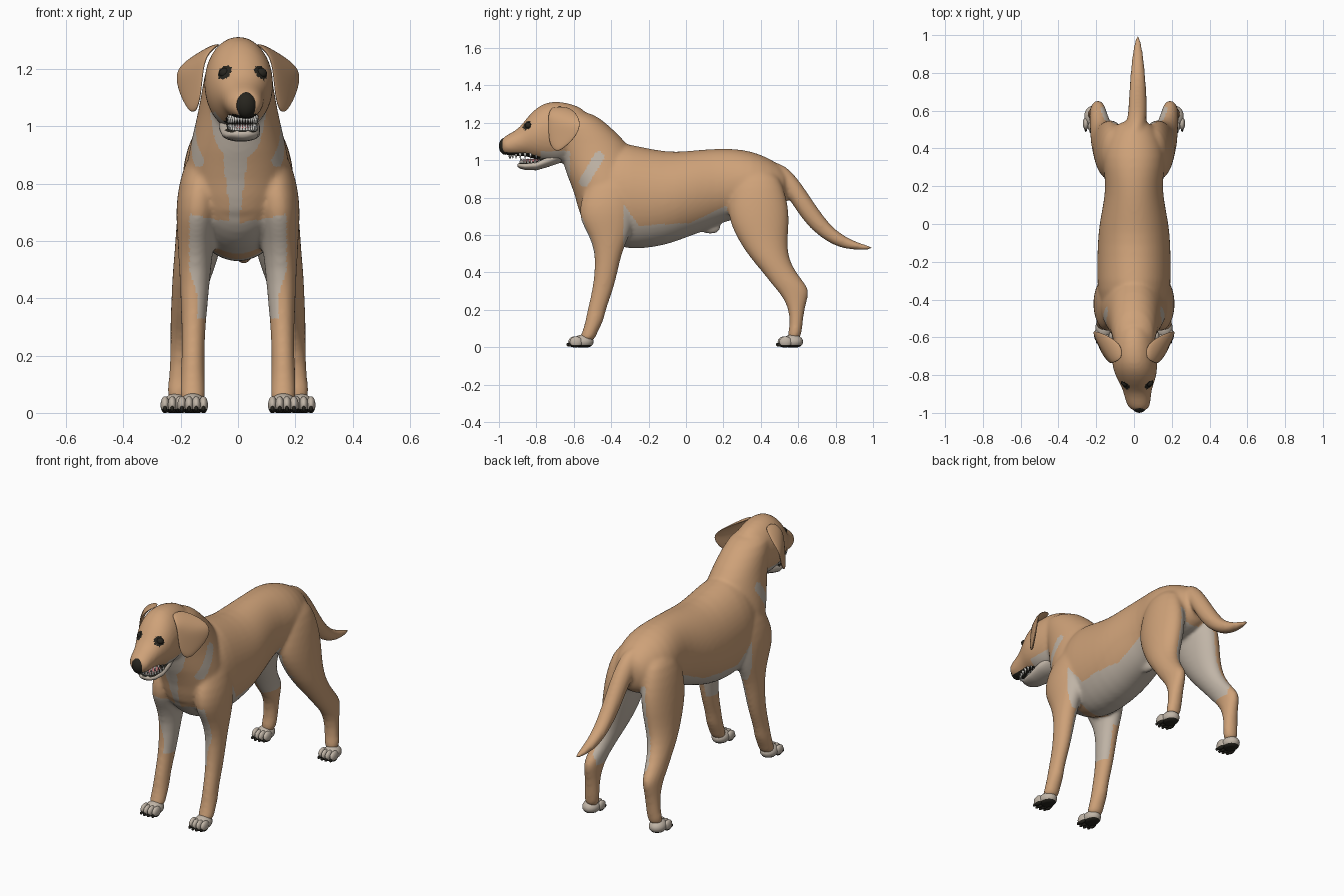
import bpy
import bmesh
from math import cos, sin, tau
from mathutils import Matrix, Vector

if "Cube" in bpy.data.objects:
    bpy.data.objects.remove(bpy.data.objects["Cube"], do_unlink=True)


def material(name, color):
    mat = bpy.data.materials.new(name)
    mat.use_nodes = True
    mat.diffuse_color = (*color, 1)
    mat.node_tree.nodes["Principled BSDF"].inputs["Base Color"].default_value = (*color, 1)
    return mat


TAN = material("tan_fur", (.62, .36, .19))
CREAM = material("cream_fur", (.53, .46, .385))
DARK = material("dark_skin", (.02, .018, .013))
PINK = material("pink_tongue", (.55, .2, .2))
WHITE = material("white_teeth", (.85, .83, .78))


def loft(bm, axis, rows, side=1, sides=24):
    """Skin ellipses; row = (position, low, high, half width, centre x)."""
    rings = []
    for pos, low, high, half, *centre in rows:
        mid, rad = (low + high) / 2, (high - low) / 2
        cx = centre[0] if centre else 0
        ring = []
        for i in range(sides):
            a = tau * i / sides
            x, other = side * (cx + half * cos(a)), mid + rad * sin(a)
            ring.append(bm.verts.new((x, pos, other) if axis == "y" else (x, other, pos)))
        rings.append(ring)
    for r, s in zip(rings, rings[1:]):
        for i in range(sides):
            j = (i + 1) % sides
            bm.faces.new((r[i], r[j], s[j], s[i]))
    bm.faces.new(rings[0])
    bm.faces.new(rings[-1])
    bmesh.ops.recalc_face_normals(bm, faces=bm.faces)


def ellipsoid(bm, centre, radii, index=0):
    matrix = Matrix.Translation(centre) @ Matrix.Diagonal((*radii, 1))
    made = bmesh.ops.create_uvsphere(bm, u_segments=18, v_segments=12, radius=1, matrix=matrix)
    for v in made["verts"]:
        for f in v.link_faces:
            f.material_index = index


def finish(name, bm, mats):
    mesh = bpy.data.meshes.new(name)
    bm.to_mesh(mesh)
    bm.free()
    for mat in mats:
        mesh.materials.append(mat)
    ob = bpy.data.objects.new(name, mesh)
    bpy.context.collection.objects.link(ob)
    for p in mesh.polygons:
        p.use_smooth = True
    return ob


# Body masses: torso, neck, head, tail, legs
bm = bmesh.new()
loft(bm, "y", [
    (-.56, .69, .86, .08), (-.52, .63, .95, .14), (-.45, .57, 1.05, .175),
    (-.35, .53, 1.1, .195), (-.25, .52, 1.075, .197), (-.1, .545, 1.045, .195),
    (0, .585, 1.05, .185), (.1, .62, 1.06, .165), (.2, .67, 1.065, .15),
    (.3, .69, 1.06, .165), (.4, .7, 1.035, .165), (.5, .72, .98, .12), (.55, .78, .93, .07)])
loft(bm, "z", [
    (.62, -.5, -.2, .12), (.7, -.575, -.2, .18), (.81, -.59, -.24, .19), (.92, -.64, -.25, .172),
    (1, -.66, -.26, .152), (1.09, -.69, -.31, .132), (1.18, -.72, -.405, .12), (1.27, -.74, -.51, .09)])
loft(bm, "y", [
    (-.52, 1.08, 1.26, .06), (-.58, 1.02, 1.292, .105), (-.66, .98, 1.316, .12),
    (-.74, .98, 1.316, .122, .003), (-.8, 1, 1.283, .112, .01), (-.85, 1.02, 1.23, .088, .015),
    (-.89, 1.022, 1.172, .074, .018), (-.94, 1.022, 1.145, .068, .022),
    (-.975, 1.03, 1.125, .055, .026), (-.988, 1.05, 1.11, .035, .028)])
loft(bm, "y", [
    (.46, .87, 1, .05), (.52, .83, .975, .052, .01), (.56, .78, .945, .052, .015),
    (.61, .7, .885, .05, .02), (.66, .64, .81, .048, .02), (.71, .595, .735, .045, .02),
    (.77, .555, .655, .041, .02), (.83, .53, .605, .036, .02), (.89, .52, .573, .03, .02),
    (.95, .52, .55, .021, .02), (1.003, .522, .537, .01, .02)])
ellipsoid(bm, (0, .13, .64), (.022, .06, .037))
FRONT_LEG = [
    (.95, -.48, -.28, .05, .1), (.85, -.54, -.27, .068, .127), (.75, -.575, -.27, .078, .138),
    (.67, -.565, -.28, .074, .142), (.6, -.52, -.3, .064, .147), (.5, -.485, -.345, .056, .15),
    (.4, -.49, -.365, .049, .152), (.3, -.502, -.39, .042, .155), (.2, -.528, -.43, .04, .157),
    (.14, -.538, -.438, .043, .158), (.08, -.555, -.475, .043, .158), (.025, -.58, -.49, .046, .158)]
HIND_LEG = [
    (.95, .28, .48, .05, .1), (.85, .24, .525, .08, .11), (.75, .22, .55, .088, .118),
    (.66, .235, .553, .088, .128), (.57, .28, .543, .081, .14), (.48, .34, .547, .07, .16),
    (.4, .41, .588, .057, .176), (.33, .462, .648, .048, .188), (.29, .5, .662, .044, .192),
    (.22, .545, .637, .041, .195), (.12, .56, .622, .041, .2), (.03, .53, .617, .046, .21)]
for side in (1, -1):
    loft(bm, "z", FRONT_LEG, side)
    loft(bm, "z", HIND_LEG, side)
body = finish("body", bm, [TAN])

# Fuse the masses into one smooth skin
body.modifiers.new("round", "SUBSURF").levels = 1
fuse = body.modifiers.new("fuse", "REMESH")
fuse.mode = "VOXEL"
fuse.voxel_size = .009
relax = body.modifiers.new("relax", "SMOOTH")
relax.factor = .5
relax.iterations = 14
bpy.context.view_layer.update()
skin = bpy.data.meshes.new_from_object(body.evaluated_get(bpy.context.evaluated_depsgraph_get()))
body.modifiers.clear()
body.data = skin
skin.materials.clear()
for mat in (TAN, CREAM, DARK):
    skin.materials.append(mat)


def ramp(v, points):
    for (a, p), (b, q) in zip(points, points[1:]):
        if v <= b:
            return p + (q - p) * max(0, v - a) / (b - a)
    return points[-1][1]


EYES = [Vector((.0175 + s * .062, -.85, 1.185)) for s in (1, -1)]
BELLY_LINE = [(-.34, .77), (-.25, .65), (.02, .665), (.21, .755)]
PATCH_LOW, PATCH_HIGH = Vector((-.545, .885)), Vector((-.465, 1.02))


def is_cream(c, n):
    x, y, z = c
    wide = abs(x)
    inward = -n.x if x > 0 else n.x
    if -.335 < y < .22 and .45 < z < ramp(y, BELLY_LINE):
        return True
    if .2 < y < .5 and z > .55 and n.z < -.5:
        return True
    if y < -.3 and .33 < z < .68 and inward > .3:
        return True
    if y > .2 and .3 < z < .8 and inward > .1 and wide > .02 and y < .62:
        return True
    if y < -.4 and n.y < -.1:
        if .64 < z < 1 and abs(x + .01) < ramp(z, [(.7, .018), (.95, .05)]):
            return True
        if .35 < z < .66 + .2 * wide and wide < .17 - max(0, .5 - z) * .3:
            return True
    if -.78 < y < -.62 and z < 1.05:
        return True
    spine = PATCH_HIGH - PATCH_LOW
    t = max(0, min(1, (Vector((y, z)) - PATCH_LOW).dot(spine) / spine.length_squared))
    return wide > .09 and (Vector((y, z)) - PATCH_LOW - spine * t).length < .027


# Coat markings, eye rims and mouth roof
for p in skin.polygons:
    p.use_smooth = True
    c, n = p.center, p.normal
    rim = any((c - e).length < .028 for e in EYES)
    roof = c.y < -.78 and c.z < 1.05 and n.z < -.75
    p.material_index = 2 if rim or roof else int(is_cream(c, n))

# Eyes and nose
for name, eye in zip(("left_eye", "right_eye"), EYES):
    bm = bmesh.new()
    ellipsoid(bm, eye + Vector((0, .008, 0)), (.022, .018, .018))
    finish(name, bm, [DARK])
bm = bmesh.new()
ellipsoid(bm, (.028, -.966, 1.075), (.038, .034, .046))
finish("nose", bm, [DARK])

# Lower jaw, tongue and teeth
bm = bmesh.new()
loft(bm, "y", [
    (-.66, .99, 1.06, .06), (-.74, .963, 1.03, .072, .005), (-.8, .946, 1, .067, .01),
    (-.86, .948, .99, .056, .014), (-.89, .956, .986, .038, .016), (-.9, .965, .98, .018, .016)])
for f in bm.faces:
    if f.normal.z > .8 and f.calc_center_median().y < -.76:
        f.material_index = 1
finish("lower_jaw", bm, [CREAM, DARK])
bm = bmesh.new()
ellipsoid(bm, (.016, -.82, .995), (.038, .07, .012))
finish("tongue", bm, [PINK])
bm = bmesh.new()
for side in (1, -1):
    for i in range(8):
        a = tau / 4 * (i + .5) / 8
        for front, depth, half, z, flip in ((-.885, .11, .048, .993, 1), (-.945, .16, .05, 1.024, -1)):
            place = Matrix.Translation((.016 + side * half * sin(a), front + depth * (1 - cos(a)), z))
            bmesh.ops.create_cone(bm, cap_ends=True, segments=8, radius1=.008, radius2=.002,
                                  depth=.03, matrix=place @ Matrix.Diagonal((1, 1, flip, 1)))
bmesh.ops.recalc_face_normals(bm, faces=bm.faces)
finish("teeth", bm, [WHITE])

# Hanging ears, flaring outward toward the back edge
EAR = [
    (1.287, -.71, -.64, .014, .065), (1.268, -.728, -.605, .014, .092), (1.24, -.738, -.578, .013, .113),
    (1.2, -.738, -.563, .012, .122), (1.15, -.737, -.573, .012, .127), (1.1, -.732, -.612, .012, .13),
    (1.07, -.718, -.648, .011, .132), (1.05, -.7, -.675, .007, .132)]
for side, name in ((1, "left_ear"), (-1, "right_ear")):
    bm = bmesh.new()
    loft(bm, "z", EAR, side, 16)
    for v in bm.verts:
        flare = .54 * min(1, (1.3 - v.co.z) / .1)
        v.co.x += side * flare * (v.co.y + .735)
    ear = finish(name, bm, [TAN])
    soften = ear.modifiers.new("soften", "SUBSURF")
    soften.levels = soften.render_levels = 2

# Paws with four toes, claws and dark pads
for place, x, y in (("front", .158, -.55), ("hind", .217, .57)):
    for side, hand in ((1, "left"), (-1, "right")):
        bm = bmesh.new()
        cx = side * x
        ellipsoid(bm, (cx, y, .03), (.047, .056, .038))
        for i in (-1.5, -.5, .5, 1.5):
            tx, ty = cx + i * .025, y - .05 + abs(i) * .008
            ellipsoid(bm, (tx, ty, .028), (.016, .034, .03))
            ellipsoid(bm, (tx, ty - .03, .014), (.007, .014, .01), 1)
        for v in bm.verts:
            v.co.z = max(0, v.co.z)
        for f in bm.faces:
            if f.calc_center_median().z < .01:
                f.material_index = 1
        finish(f"{hand}_{place}_paw", bm, [CREAM, DARK])
